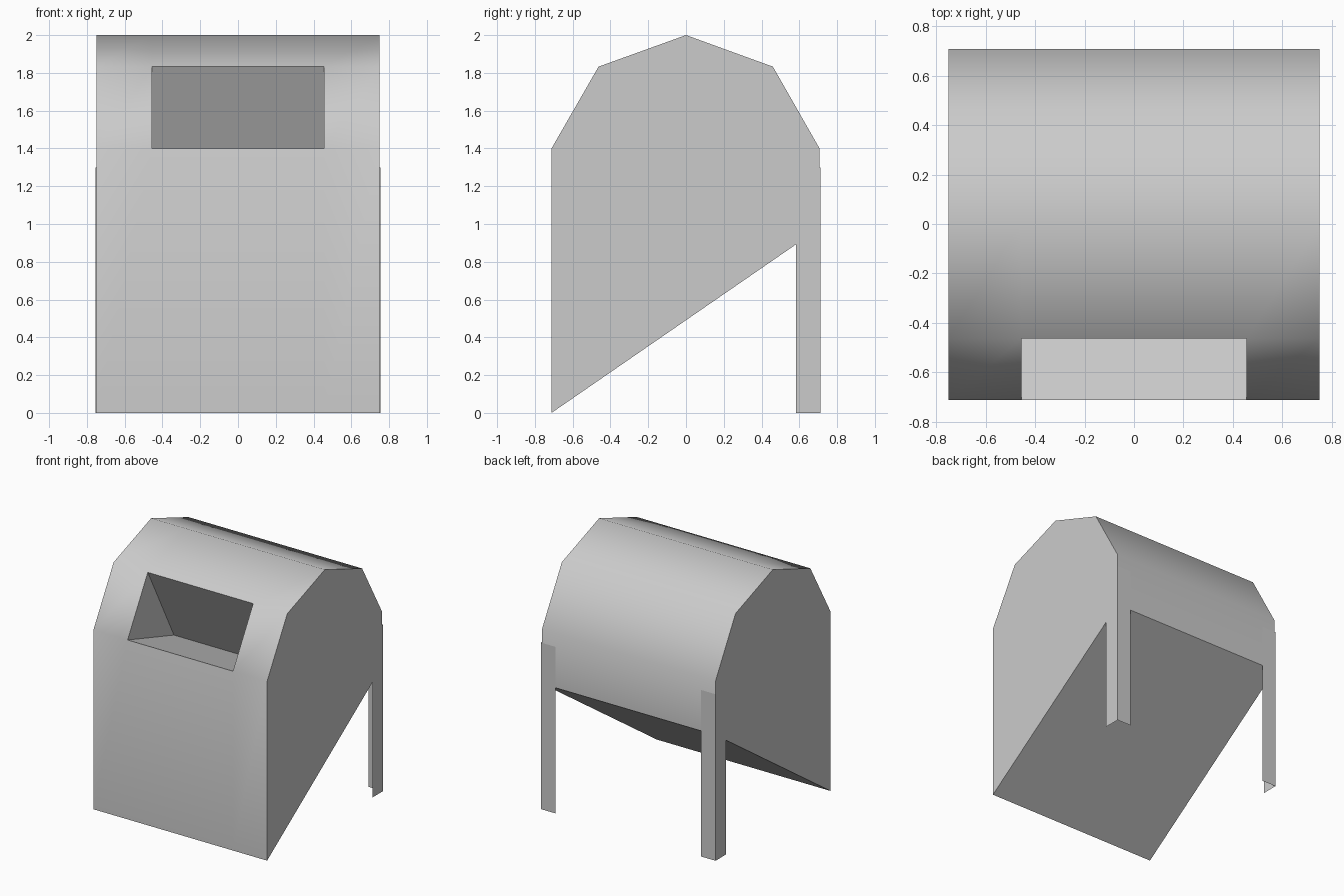
import bpy, bmesh, math

if "Cube" in bpy.data.objects:
    bpy.data.objects.remove(bpy.data.objects["Cube"])


def finish(bm, name, angle=None):
    mesh = bpy.data.meshes.new(name)
    bm.to_mesh(mesh)
    bm.free()
    obj = bpy.data.objects.new(name, mesh)
    bpy.context.collection.objects.link(obj)
    if angle:
        bpy.ops.object.select_all(action='DESELECT')
        obj.select_set(True)
        bpy.context.view_layer.objects.active = obj
        bpy.ops.object.shade_smooth_by_angle(angle=math.radians(angle))
    return obj


# Bin body: side profile (y, z) swept through x stations, pocket in the front slope
profile = [(-0.712, 0), (-0.712, 1.4), (-0.463, 1.833), (0, 2),
           (0.46, 1.833), (0.707, 1.4), (0.707, 0.978)]
stations = [-0.75, -0.455, 0.455, 0.75]
pocket_yz = (-0.14, 1.22)
SLOPE = 1  # profile edge holding the opening

bm = bmesh.new()
rings = [[bm.verts.new((x, y, z)) for y, z in profile] for x in stations]
inner = [bm.verts.new((x, *pocket_yz)) for x in stations[1:3]]
n = len(profile)
for s in range(3):
    a, b = rings[s], rings[s + 1]
    for i in range(n):
        j = (i + 1) % n
        if s == 1 and i == SLOPE:
            # pocket floor and back wall
            bm.faces.new((a[i], inner[0], inner[1], b[i]))
            bm.faces.new((inner[0], a[j], b[j], inner[1]))
        else:
            bm.faces.new((a[i], a[j], b[j], b[i]))
# pocket cheeks
for ring, v in zip(rings[1:3], inner):
    bm.faces.new((ring[SLOPE], ring[SLOPE + 1], v))
# flat ends
bm.faces.new(rings[0])
bm.faces.new(rings[-1])
bmesh.ops.recalc_face_normals(bm, faces=bm.faces)
finish(bm, "bin_body", 45)

# Back legs: thin L-shaped angle strips, mirrored left and right
for side, label in ((-1, "left"), (1, "right")):
    bm = bmesh.new()
    path = [(0.63, 0.712), (0.754, 0.712), (0.754, 0.582)]
    cols = [[bm.verts.new((side * x, y, z)) for z in (0, 1.3)] for x, y in path]
    for p, q in zip(cols, cols[1:]):
        f = (p[0], p[1], q[1], q[0])
        bm.faces.new(f if side > 0 else f[::-1])
    finish(bm, "back_leg_" + label)
